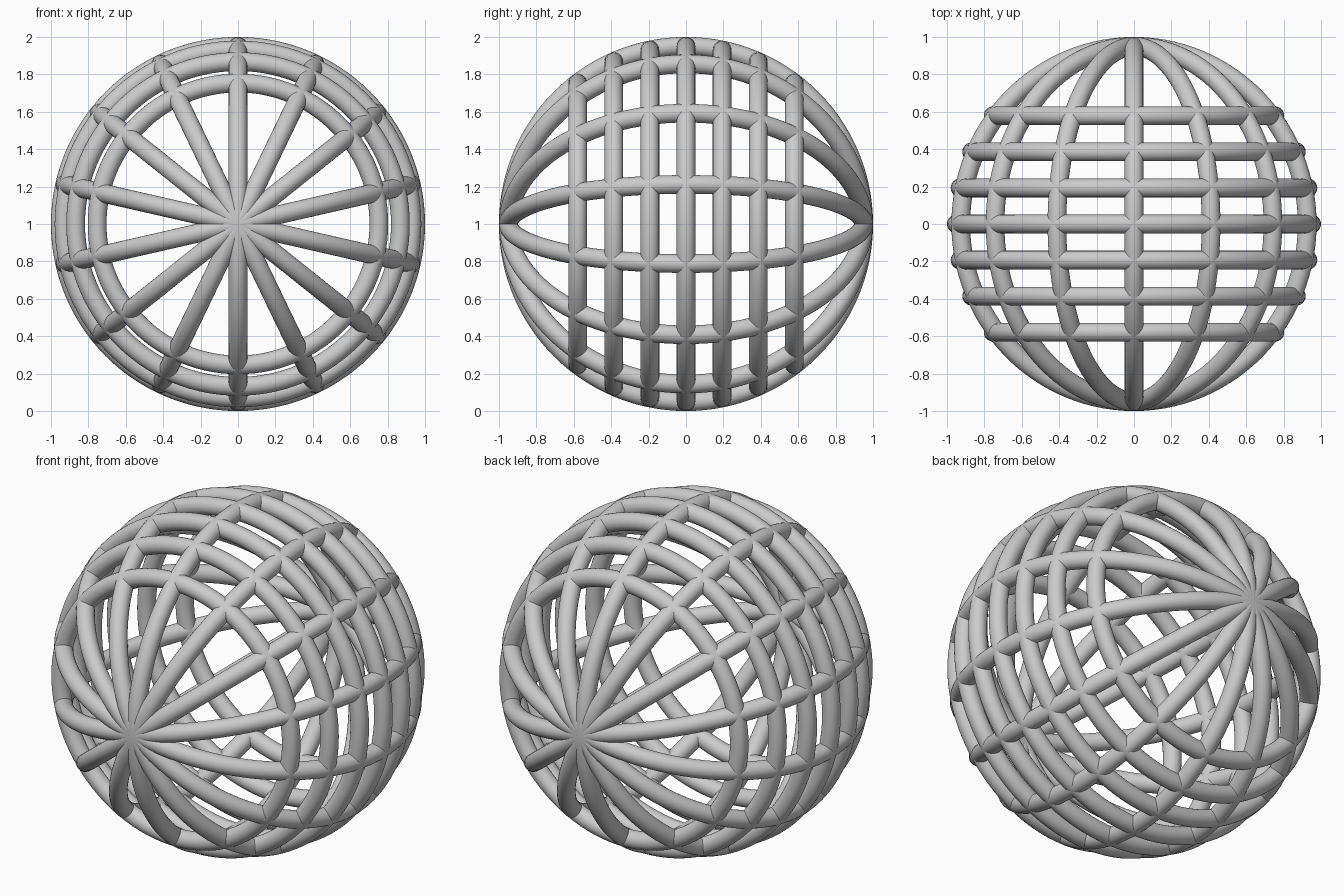
import bpy
from math import pi, sqrt

if "Cube" in bpy.data.objects:
    bpy.data.objects.remove(bpy.data.objects["Cube"])

TUBE = 0.05          # bar radius
R = 1.0 - TUBE       # centre-line radius of the cage
MERIDIANS = 7        # full hoops through the two poles
RING_STEP = 0.193    # spacing of the parallel rings along y


def hoop(name, radius, y, rotation):
    bpy.ops.mesh.primitive_torus_add(
        major_radius=radius, minor_radius=TUBE,
        major_segments=112, minor_segments=24,
        location=(0, y, 1), rotation=rotation)
    bpy.context.object.name = name
    bpy.ops.object.shade_smooth_by_angle()


# Hoops meeting at the front and back poles
for i in range(MERIDIANS):
    hoop(f"pole_hoop_{i + 1}", R, 0, (0, pi / 2 + i * pi / MERIDIANS, 0))

# Parallel rings stacked along y, following the sphere
for i in range(-3, 4):
    y = i * RING_STEP
    hoop(f"parallel_ring_{i + 4}", sqrt(R * R - y * y), y, (pi / 2, 0, 0))
